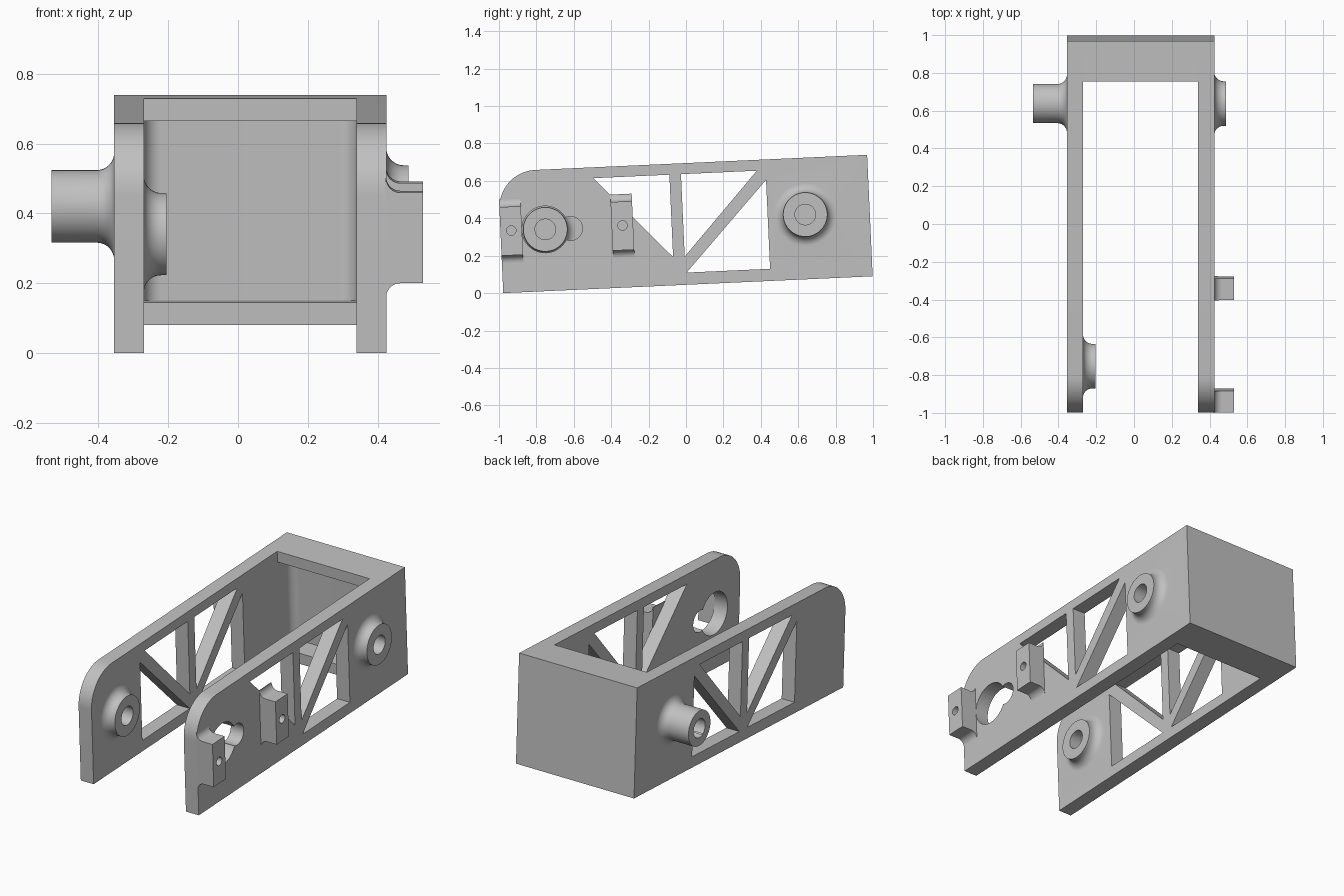
import bpy, bmesh
from math import radians, atan2, sin, cos, pi
from mathutils import Matrix, Vector

cube = bpy.data.objects.get("Cube")
if cube:
    bpy.data.objects.remove(cube, do_unlink=True)

# Overall sizes: u runs along the length, v up the side, before the tilt
LENGTH, HEIGHT, WALL = 1.977, 0.65, 0.065
LEFT_OUT, LEFT_IN = 0.425, 0.34        # wall on +x
RIGHT_IN, RIGHT_OUT = -0.27, -0.355    # wall on -x
REAR = 1.764
MID = 0.947                            # centre of the truss post
TILT = Matrix.Translation((0, -0.977, 0)) @ Matrix.Rotation(atan2(0.09, 1.975), 4, "X")

gray = bpy.data.materials.new("light_gray")
gray.use_nodes = True
COLOR = (0.53, 0.53, 0.53, 1)
gray.diffuse_color = COLOR
gray.node_tree.nodes["Principled BSDF"].inputs["Base Color"].default_value = COLOR


def make(name, bm):
    bmesh.ops.recalc_face_normals(bm, faces=bm.faces)
    mesh = bpy.data.meshes.new(name)
    bm.to_mesh(mesh)
    bm.free()
    mesh.materials.append(gray)
    obj = bpy.data.objects.new(name, mesh)
    bpy.context.collection.objects.link(obj)
    return obj


def arc(cx, cy, r, start, end, n=12):
    steps = [radians(start + (end - start) * i / n) for i in range(n + 1)]
    return [(cx + r * cos(t), cy + r * sin(t)) for t in steps]


def prism(name, pts, t0, t1, axis="x"):
    """Extrude a flat outline along one axis."""
    place = {"x": lambda a, b, t: (t, a, b),
             "y": lambda a, b, t: (a, t, b),
             "z": lambda a, b, t: (a, b, t)}[axis]
    bm = bmesh.new()
    ends = [[bm.verts.new(place(a, b, t)) for a, b in pts] for t in (t0, t1)]
    bm.faces.new(ends[0])
    bm.faces.new(ends[1])
    n = len(pts)
    for i in range(n):
        j = (i + 1) % n
        bm.faces.new((ends[0][i], ends[0][j], ends[1][j], ends[1][i]))
    return make(name, bm)


def rod(u, v, r, x0, x1):
    return prism("cutter", arc(u, v, r, 0, 352.5, 47), x0, x1)


def boss(x, side, u, v, r, height, flare):
    """Round boss with a flared foot, turned about an axis along x."""
    prof = [(-0.03, 0), (-0.03, r + flare)]
    prof += arc(flare, r + flare, flare, 180, 270)
    prof += [(height, r), (height, 0)]
    bm = bmesh.new()
    verts = [bm.verts.new((x + side * a, u, v + b)) for a, b in prof]
    edges = [bm.edges.new(pair) for pair in zip(verts, verts[1:])]
    bmesh.ops.spin(bm, geom=verts + edges, cent=Vector((x, u, v)), axis=(1, 0, 0),
                   angle=2 * pi, steps=48)
    bmesh.ops.remove_doubles(bm, verts=bm.verts, dist=0.0005)
    bmesh.ops.dissolve_degenerate(bm, edges=bm.edges, dist=0.0001)
    return make("cutter", bm)


def combine(obj, other, operation):
    bpy.context.view_layer.objects.active = obj
    mod = obj.modifiers.new("combine", "BOOLEAN")
    mod.operation, mod.solver, mod.object = operation, "EXACT", other
    bpy.ops.object.modifier_apply(modifier=mod.name)
    bpy.data.objects.remove(other, do_unlink=True)


def rect(a0, b0, a1, b1):
    return [(a0, b0), (a1, b0), (a1, b1), (a0, b1)]


# Side walls with rounded upper front corners
side = [(0, 0), (LENGTH, 0), (LENGTH, HEIGHT)] + arc(0.2, HEIGHT - 0.2, 0.2, 90, 180, 20)
left_wall = prism("left_wall", side, LEFT_IN, LEFT_OUT)
right_wall = prism("right_wall", side, RIGHT_OUT, RIGHT_IN)

# Triangular truss windows
upper = [(0.978, 0.592), (1.384, 0.592), (0.978, 0.151)]
lower = [(1.431, 0.541), (1.431, 0.065), (0.984, 0.065)]


def flip(tri):
    return [(2 * MID - u, v) for u, v in tri]


for wall, windows in ((left_wall, (upper, lower, flip(upper))),
                      (right_wall, (upper, lower, flip(upper), flip(lower)))):
    for tri in windows:
        combine(wall, prism("cutter", tri, -1, 1), "DIFFERENCE")

# Bosses with blind bores
BACK, FRONT = (1.632, 0.346), (0.24, 0.33)
for wall, x, s, spot, r, h, depth in (
        (left_wall, LEFT_OUT, 1, BACK, 0.118, 0.063, 0.12),
        (right_wall, RIGHT_OUT, -1, BACK, 0.104, 0.18, 0.2),
        (right_wall, RIGHT_IN, 1, FRONT, 0.118, 0.065, 0.12)):
    combine(wall, boss(x, s, *spot, r, h, 0.05), "UNION")
    tip = x + s * h
    combine(wall, rod(*spot, 0.055, tip - s * depth, tip + s * 0.05), "DIFFERENCE")

# Keyhole opening in the left wall
combine(left_wall, rod(*FRONT, 0.125, 0.2, 0.6), "DIFFERENCE")
combine(left_wall, rod(0.375, 0.329, 0.064, 0.2, 0.6), "DIFFERENCE")

# Mounting tabs with coved roots and screw holes
F = 0.04
tab = [(LEFT_OUT - 0.004, 0.2 - F)] + arc(LEFT_OUT + F, 0.2 - F, F, 180, 90)
tab += [(0.53, 0.2), (0.53, 0.46)] + arc(LEFT_OUT + F, 0.46 + F, F, 270, 180)
tab += [(LEFT_OUT - 0.004, 0.46 + F)]
parts = [left_wall, right_wall]
for name, u in (("front_tab", 0), ("middle_tab", 0.595)):
    obj = prism(name, tab, u, u + 0.115, "y")
    combine(obj, rod(u + 0.058, 0.332, 0.025, 0.44, 0.6), "DIFFERENCE")
    parts.append(obj)

# Rear box: floor, roof and a back wall with coved inner corners
parts.append(prism("rear_floor", rect(REAR, 0, LENGTH, WALL), RIGHT_IN, LEFT_IN))
parts.append(prism("rear_roof", rect(REAR, HEIGHT - WALL, LENGTH, HEIGHT), RIGHT_IN, LEFT_IN))
C, INNER = 0.05, 1.89
plan = [(LEFT_IN, LENGTH), (RIGHT_IN, LENGTH)]
plan += arc(RIGHT_IN + C, INNER - C, C, 180, 90) + arc(LEFT_IN - C, INNER - C, C, 90, 0)
parts.append(prism("rear_wall", plan, WALL, HEIGHT - WALL, "z"))

# Tilt everything and smooth the round surfaces
bpy.ops.object.select_all(action="DESELECT")
for obj in parts:
    obj.data.transform(TILT)
    obj.select_set(True)
bpy.context.view_layer.objects.active = left_wall
bpy.ops.object.shade_smooth_by_angle(angle=radians(30))
